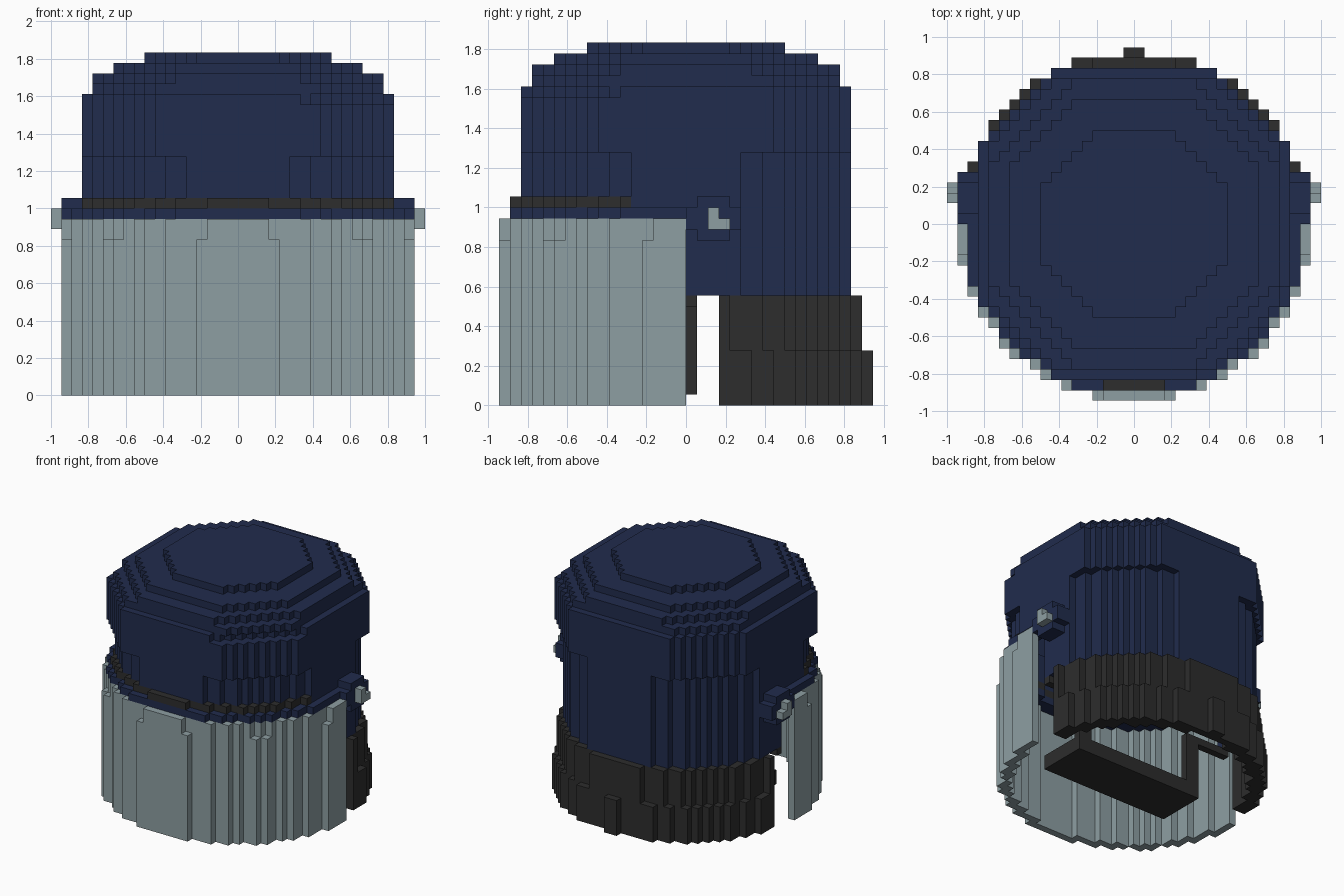
import bpy, bmesh
from mathutils import Vector

if "Cube" in bpy.data.objects:
    bpy.data.objects.remove(bpy.data.objects["Cube"])

U = 1 / 18  # block size


def material(name, rgb):
    m = bpy.data.materials.new(name)
    m.diffuse_color = (*rgb, 1)
    m.use_nodes = True
    m.node_tree.nodes["Principled BSDF"].inputs["Base Color"].default_value = m.diffuse_color
    return m


NAVY = material("navy", (0.015, 0.025, 0.074))
STEEL = material("pale_steel", (0.27, 0.345, 0.365))
BLACK = material("charcoal", (0.026, 0.026, 0.026))


# Cross-sections, tested at block centres
def disc(r):
    return lambda x, y: x * x + y * y <= r * r


def octagon(half, total):
    return lambda x, y: max(abs(x), abs(y)) <= half and abs(x) + abs(y) <= total


def clipped_disc(half, r):
    return lambda x, y: max(abs(x), abs(y)) <= half and x * x + y * y <= r * r


def ring(outer, inner):
    return lambda x, y: outer(x, y) and not inner(x, y)


def front(shape, limit=0):
    return lambda x, y: y < limit and shape(x, y)


def back(shape, limit=0):
    return lambda x, y: y > limit and shape(x, y)


owner = {}  # block -> part name
parts = {}  # part name -> material


def fill(name, mat, z0, z1, shape):
    parts[name] = mat
    for i in range(-18, 18):
        for j in range(-18, 18):
            if shape(i + 0.5, j + 0.5):
                for k in range(z0, z1):
                    owner[i, j, k] = name


def box(name, mat, x0, x1, y0, y1, z0, z1):
    """Block box, mirrored to both sides."""
    fill(name, mat, z0, z1, lambda x, y: x0 < abs(x) < x1 and y0 < y < y1)


# Dome: round wall, octagonal upper wall, stepped crown
wall = ring(disc(15.3), disc(14.1))
fill("dome", NAVY, 10, 17, back(wall))
fill("dome", NAVY, 17, 23, wall)
fill("dome", NAVY, 23, 28, ring(octagon(15, 22), octagon(14, 20)))
fill("dome", NAVY, 28, 29, ring(
    lambda x, y: octagon(15, 20 if x > 0 and y < 0 else 22)(x, y), octagon(13, 18)))
fill("dome", NAVY, 29, 30, ring(octagon(14, 21), octagon(12, 17)))
fill("dome", NAVY, 30, 31, ring(octagon(14, 19), octagon(11, 15)))
fill("dome", NAVY, 31, 32, ring(octagon(12, 17), octagon(8, 11)))
fill("dome", NAVY, 32, 33, octagon(9, 12))

# Visor rim and dark band above it
fill("visor_rim", NAVY, 17, 18, front(ring(disc(16.5), disc(14.1))))
fill("brow_band", BLACK, 18, 19, front(ring(disc(15.8), disc(14.1)), -5))

# Face plate
fill("face_plate", STEEL, 0, 15, front(ring(disc(17), disc(15.8))))
fill("face_plate", STEEL, 15, 17, front(ring(disc(16.85), disc(15.8))))

# Neck guard
fill("neck_guard", BLACK, 5, 10, back(ring(disc(16.1), disc(14.6)), 3))
fill("neck_guard", BLACK, 0, 5, back(ring(disc(16.55), disc(14.9)), 3))

# Side hinges with bolts
box("hinge", NAVY, 15, 17, 1, 4, 15, 19)
box("hinge", NAVY, 15, 17, 0, 5, 16, 18)
box("bolt", STEEL, 17, 18, 2, 4, 16, 17)
box("bolt", STEEL, 17, 18, 2, 3, 17, 18)

# Chin strap: slab, uprights and arms to the shell
box("chin_strap", BLACK, 0, 10, -6, 1, 1, 3)
box("chin_strap", BLACK, 8, 10, 0, 1, 1, 10)
box("chin_strap", BLACK, 10, 15, 0, 1, 9, 10)

# Turn blocks into one clean mesh per part, keeping only exposed faces
DIRS = [(a, s) for a in range(3) for s in (0, 1)]
for name, mat in parts.items():
    bm = bmesh.new()
    verts = {}

    def corner(p):
        if p not in verts:
            verts[p] = bm.verts.new(Vector(p) * U)
        return verts[p]

    for cell, part in owner.items():
        if part != name:
            continue
        for a, s in DIRS:
            n = list(cell)
            n[a] += 2 * s - 1
            if tuple(n) in owner:
                continue
            quad = []
            for u, v in ((0, 0), (1, 0), (1, 1), (0, 1)):
                p = list(cell)
                p[a] += s
                p[(a + 1) % 3] += u
                p[(a + 2) % 3] += v
                quad.append(corner(tuple(p)))
            bm.faces.new(quad if s else quad[::-1])
    bmesh.ops.dissolve_limit(bm, angle_limit=0.01, verts=bm.verts[:], edges=bm.edges[:])
    bmesh.ops.triangulate(bm, faces=[f for f in bm.faces if len(f.verts) > 4])
    mesh = bpy.data.meshes.new(name)
    bm.to_mesh(mesh)
    bm.free()
    mesh.materials.append(mat)
    bpy.context.collection.objects.link(bpy.data.objects.new(name, mesh))
